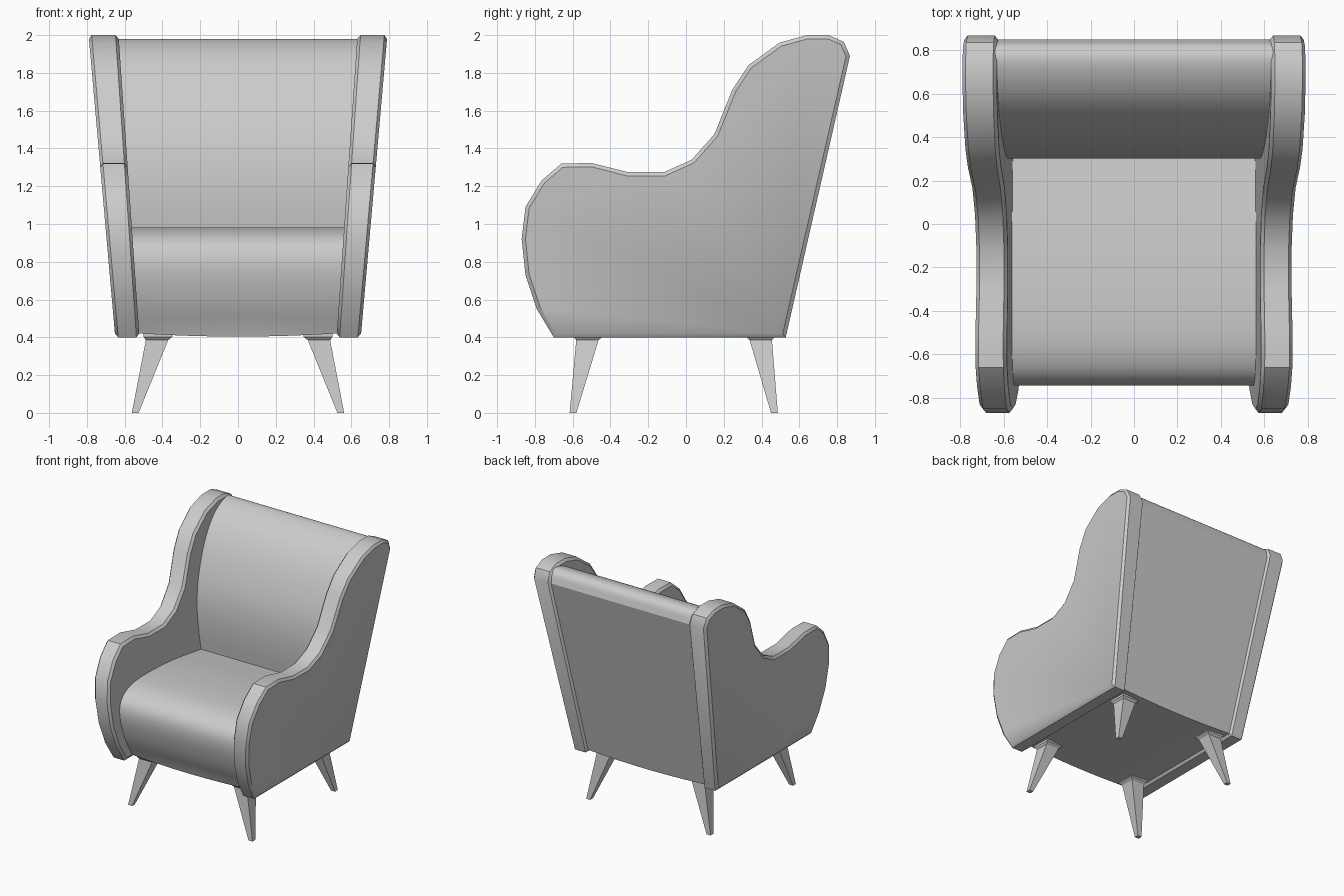
import bpy, bmesh, math
from mathutils import Vector

if "Cube" in bpy.data.objects:
    bpy.data.objects.remove(bpy.data.objects["Cube"])


def finish(name, bm, angle=None, mirror=False):
    bmesh.ops.recalc_face_normals(bm, faces=bm.faces)
    me = bpy.data.meshes.new(name)
    bm.to_mesh(me)
    bm.free()
    if angle:
        me.shade_smooth()
        me.set_sharp_from_angle(angle=math.radians(angle))
    ob = bpy.data.objects.new(name, me)
    bpy.context.collection.objects.link(ob)
    if mirror:
        ob.modifiers.new("Mirror", 'MIRROR')
    return ob


def loft(rings):
    """Skin matching closed rings and cap both ends."""
    bm = bmesh.new()
    vs = [[bm.verts.new(p) for p in r] for r in rings]
    n = len(rings[0])
    for a, b in zip(vs, vs[1:]):
        for i in range(n):
            j = (i + 1) % n
            bm.faces.new((a[i], a[j], b[j], b[i]))
    bm.faces.new(vs[0][::-1])
    bm.faces.new(vs[-1])
    return bm


def spline(pts, steps=4):
    """Smooth curve through the given points."""
    p = [Vector(q) for q in pts]
    p = [2 * p[0] - p[1]] + p + [2 * p[-1] - p[-2]]
    out = []
    for a, b, c, d in zip(p, p[1:], p[2:], p[3:]):
        for k in range(steps):
            t = k / steps
            out.append(0.5 * (2 * b + (c - a) * t + (2 * a - 5 * b + 4 * c - d) * t ** 2
                              + (3 * b - a - 3 * c + d) * t ** 3))
    return out + [p[-2]]


def inset(pts, d):
    """Move a clockwise outline inwards by d."""
    out = []
    for i, q in enumerate(pts):
        p, q, r = Vector(pts[i - 1]), Vector(q), Vector(pts[(i + 1) % len(pts)])
        e, f = (q - p).normalized(), (r - q).normalized()
        n, m = Vector((e.y, -e.x)), Vector((f.y, -f.x))
        out.append(tuple(q + (n + m) * d / (1 + n.dot(m))))
    return out


def inner_x(z):
    return 0.522 + 0.069 * (z - 0.4)


def outer_x(z):
    return 0.65 + 0.088 * (z - 0.4)


# Side panels: faceted wing-and-arm outline, leaning outwards, chamfered rims
outline = [(-.70, .40), (-.79, .55), (-.85, .73), (-.87, .92), (-.85, 1.09), (-.765, 1.23),
           (-.66, 1.32), (-.50, 1.323), (-.31, 1.275), (-.115, 1.275), (.03, 1.34),
           (.15, 1.475), (.245, 1.71), (.33, 1.84), (.495, 1.96), (.64, 2.0), (.755, 2.0),
           (.835, 1.965), (.868, 1.89), (.528, .40)]
small = inset(outline, 0.02)
bm = loft([[(inner_x(z), y, z) for y, z in small],
           [(inner_x(z) + .016, y, z) for y, z in outline],
           [(outer_x(z) - .016, y, z) for y, z in outline],
           [(outer_x(z), y, z) for y, z in small]])
finish("side_panel", bm, 37, mirror=True)

# Seat and back: one smooth upholstered body between the panels
seat = spline([(-.62, .422), (-.70, .59), (-.742, .77), (-.715, .89), (-.60, .96),
               (-.40, .982), (-.05, .965), (.32, .915)])
back = spline([(.32, .915), (.304, 1.08), (.302, 1.25), (.325, 1.42), (.38, 1.59), (.455, 1.745),
               (.55, 1.87), (.65, 1.945), (.755, 1.98), (.82, 1.955), (.848, 1.88)])
body = [tuple(p) for p in seat[:-1] + back] + [(.515, .422)]
rings = []
for i in range(13):
    u = i / 6 - 1
    ring = []
    for y, z in body:
        sag = 0.018 * (1 - u * u) if z < 0.43 else 0   # slightly bowed underside
        ring.append((u * (inner_x(z) + 0.015), y, z - sag))
    rings.append(ring)
finish("seat_and_back", loft(rings), 25)


# Legs: square, tapered and splayed, with a flared collar at the top
def leg(name, top_y, foot_y):
    rings = []
    for z, h, t in ((0, .018, 0), (.385, .059, .96), (.402, .076, 1), (.43, .076, 1)):
        x = .544 - .12 * t
        y = foot_y + (top_y - foot_y) * t
        rings.append([(x + a * h, y + b * h, z) for a, b in ((-1, -1), (1, -1), (1, 1), (-1, 1))])
    finish(name, loft(rings), mirror=True)


leg("front_leg", -.519, -.598)
leg("rear_leg", .393, .468)
